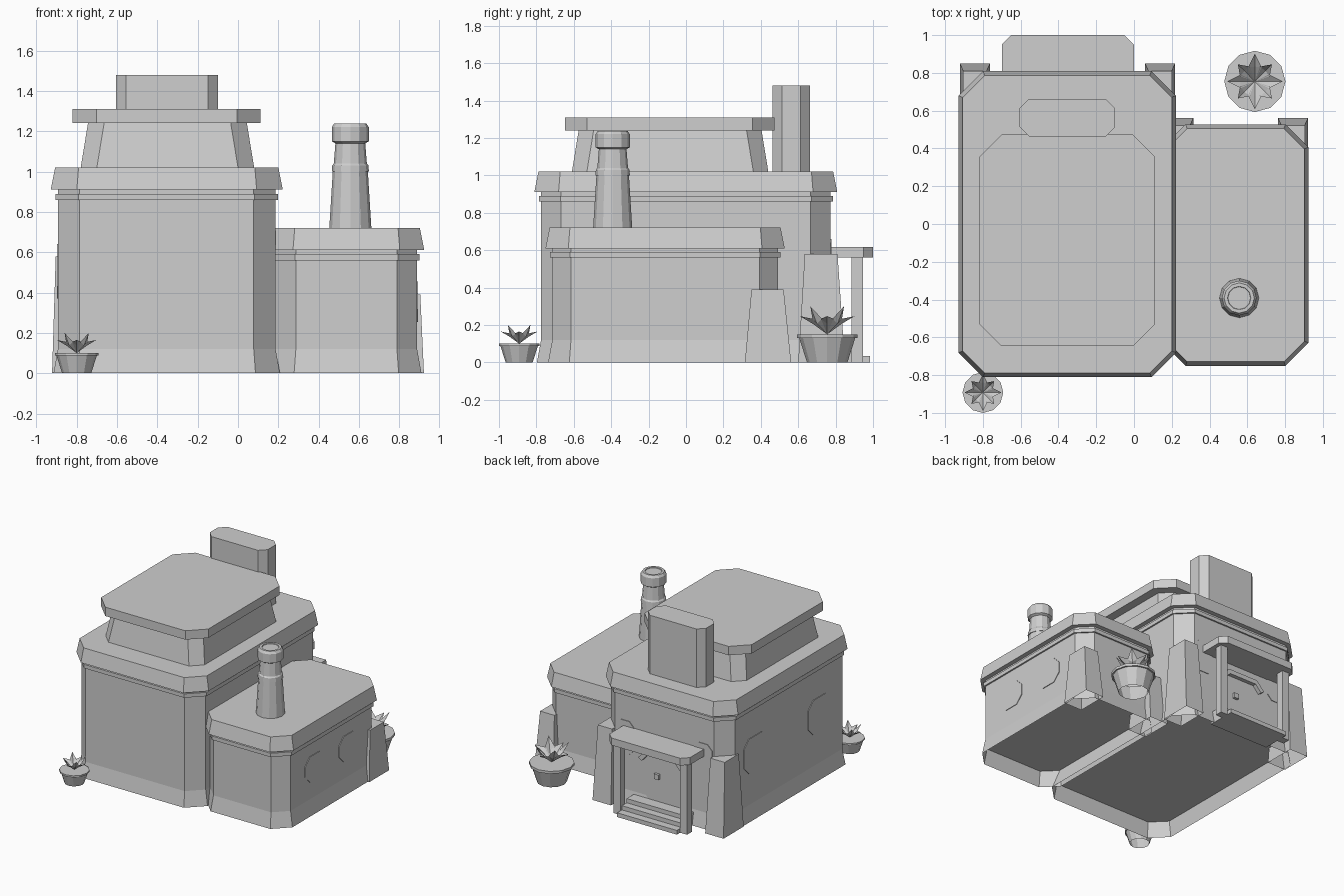
import bpy, bmesh, math
from mathutils import Vector, Matrix

cube = bpy.data.objects.get("Cube")
if cube:
    bpy.data.objects.remove(cube, do_unlink=True)

TONE = (0.62, 0.62, 0.62, 1)
grey = bpy.data.materials.new("plain_grey")
grey.use_nodes = True
grey.diffuse_color = TONE
grey.node_tree.nodes["Principled BSDF"].inputs["Base Color"].default_value = TONE


def finish(name, bm):
    mesh = bpy.data.meshes.new(name)
    bm.to_mesh(mesh)
    bm.free()
    mesh.materials.append(grey)
    obj = bpy.data.objects.new(name, mesh)
    bpy.context.collection.objects.link(obj)


def loft(name, rings, caps=(True, True)):
    """Skin equal-length rings of points; caps close the first and last ring."""
    bm = bmesh.new()
    loops = [[bm.verts.new(p) for p in ring] for ring in rings]
    for a, b in zip(loops, loops[1:]):
        for i in range(len(a)):
            j = (i + 1) % len(a)
            bm.faces.new((a[i], a[j], b[j], b[i]))
    for loop, closed in zip((loops[0], loops[-1]), caps):
        if closed:
            bm.faces.new(loop)
    bmesh.ops.recalc_face_normals(bm, faces=bm.faces)
    finish(name, bm)


def octagon(x0, x1, y0, y1, c):
    return [(x0 + c, y0), (x1 - c, y0), (x1, y0 + c), (x1, y1 - c),
            (x1 - c, y1), (x0 + c, y1), (x0, y1 - c), (x0, y0 + c)]


def tiers(name, box, chamfer, levels, caps=(True, True)):
    """Chamfered block; each level is (height, outward growth)."""
    x0, x1, y0, y1 = box
    rings = []
    for z, g in levels:
        outline = octagon(x0 - g, x1 + g, y0 - g, y1 + g, chamfer + max(g, 0) * 0.6)
        rings.append([(x, y, z) for x, y in outline])
    loft(name, rings, caps)


def frustum(name, bottom, top, z0, z1, caps=(True, True)):
    def ring(b, z):
        return [(b[0], b[2], z), (b[1], b[2], z), (b[1], b[3], z), (b[0], b[3], z)]
    loft(name, [ring(bottom, z0), ring(top, z1)], caps)


def block(name, x0, x1, y0, y1, z0, z1):
    frustum(name, (x0, x1, y0, y1), (x0, x1, y0, y1), z0, z1)


def plate(name, outline, axis, start, end):
    """Extrude an upright outline along the x or y axis."""
    def ring(d):
        return [(d, a, z) if axis == "x" else (a, d, z) for a, z in outline]
    loft(name, [ring(start), ring(end)])


def lathe(name, centre, profile, sides, caps=(True, True)):
    rings = []
    for r, z in profile:
        rings.append([(centre[0] + r * math.cos(i * math.tau / sides),
                       centre[1] + r * math.sin(i * math.tau / sides), z)
                      for i in range(sides)])
    loft(name, rings, caps)


# Two building volumes: open flared skirt, raised floor, wall, trim and eave
def building(prefix, box, chamfer, eave, top):
    tiers(prefix + "_skirt", box, chamfer, [(0, 0.022), (0.12, 0)], (False, False))
    tiers(prefix + "_wall", box, chamfer, [(0.12, 0), (eave, 0)])
    tiers(prefix + "_trim", box, chamfer, [(eave - 0.05, 0.012), (eave - 0.02, 0.012)])
    tiers(prefix + "_eave", box, chamfer, [(eave, 0.036), (top, 0.014)])


building("main", (-0.893, 0.186, -0.775, 0.773), 0.108, 0.91, 1.02)
building("annex", (0.187, 0.888, -0.715, 0.492), 0.1, 0.61, 0.72)

# Upper storey, its roof and the broad chimney
tiers("upper_storey", (-0.78, 0.08, -0.61, 0.44), 0.08, [(1.02, 0), (1.24, -0.036)])
tiers("upper_roof", (-0.82, 0.112, -0.647, 0.473), 0.118, [(1.24, 0), (1.31, 0)])
tiers("broad_chimney", (-0.605, -0.1, 0.463, 0.663), 0.05, [(1.0, 0), (1.48, 0)])

# Tapered round chimney on the annex
lathe("round_chimney", (0.557, -0.392),
      [(0.105, 0.71), (0.087, 1.0), (0.092, 1.0), (0.09, 1.03), (0.082, 1.04),
       (0.074, 1.14), (0.092, 1.15), (0.092, 1.22), (0.08, 1.238), (0.062, 1.238),
       (0.06, 1.232)], 12)

# Tapered corner buttresses along the back, open underneath
for prefix, xs, y0, y1, h in (("main", (-0.922, 0.058), 0.60, 0.85, 0.58),
                              ("annex", (0.155, 0.762), 0.315, 0.562, 0.39)):
    for side, x in zip(("right", "left"), xs):
        frustum(prefix + "_buttress_" + side, (x, x + 0.16, y0, y1),
                (x + 0.018, x + 0.142, y0 + 0.035, y1 - 0.04), 0, h, (False, True))

# Octagonal windows on the sides and the back wall
for i, y in enumerate((-0.32, 0.1)):
    plate(f"annex_window_{i}", octagon(y - 0.12, y + 0.12, 0.255, 0.455, 0.06),
          "x", 0.885, 0.893)
for i, y in enumerate((-0.38, 0.42)):
    plate(f"side_window_{i}", octagon(y - 0.14, y + 0.14, 0.37, 0.64, 0.06),
          "x", -0.898, -0.89)
PORCH = -0.35
for i, s in enumerate((-1, 1)):
    x = PORCH + s * 0.34
    plate(f"back_window_{i}", octagon(x - 0.08, x + 0.08, 0.4, 0.66, 0.04),
          "y", 0.77, 0.778)

# Door with hood and knob
plate("door", octagon(PORCH - 0.19, PORCH + 0.19, 0.1, 0.48, 0.06), "y", 0.77, 0.779)
arch = [(-0.2, 0.42), (-0.13, 0.49), (0.13, 0.49), (0.2, 0.42),
        (0.17, 0.4), (0.12, 0.455), (-0.12, 0.455), (-0.17, 0.4)]
plate("door_hood", [(PORCH + x, z) for x, z in arch], "y", 0.765, 0.81)
block("door_knob", PORCH + 0.03, PORCH + 0.07, 0.77, 0.80, 0.28, 0.32)

# Porch roof, posts and steps
roof = [(-0.7, 0.76), (0, 0.76), (0, 0.95), (-0.05, 1), (-0.65, 1), (-0.7, 0.95)]
loft("porch_roof", [[(x, y, z) for x, y in roof] for z in (0.56, 0.617)])
for side, s in (("right", -1), ("left", 1)):
    x = PORCH + s * 0.29
    block("porch_post_" + side, x - 0.03, x + 0.03, 0.885, 0.945, 0, 0.56)
for i in range(3):
    block(f"porch_step_{i}", PORCH - 0.26, PORCH + 0.26, 0.76, 0.985 - i * 0.06,
          i * 0.033, (i + 1) * 0.033)


# Potted plants with folded pointed leaves
def potted_plant(prefix, x, y, s):
    profile = [(0.072, 0), (0.1, 0.087), (0.108, 0.087), (0.108, 0.1), (0.09, 0.1)]
    lathe(prefix + "_pot", (x, y), [(r * s, z * s) for r, z in profile], 12,
          (False, True))
    bm = bmesh.new()
    for i in range(8):
        reach, lift = ((0.098, 0.165), (0.085, 0.2))[i % 2]
        turn = Matrix.Rotation(i * math.tau / 8, 3, "Z")
        pts = [(0, 0, 0.1), (0.05, -0.024, 0.155), (reach, 0, lift),
               (0.05, 0.024, 0.155), (0.052, 0, 0.138)]
        v = [bm.verts.new(turn @ Vector(p) * s + Vector((x, y, 0))) for p in pts]
        for face in ((0, 1, 4), (1, 2, 4), (2, 3, 4), (3, 0, 4)):
            bm.faces.new([v[k] for k in face])
    finish(prefix + "_leaves", bm)


potted_plant("front_plant", -0.80, -0.892, 1.0)
potted_plant("back_plant", 0.64, 0.755, 1.5)
